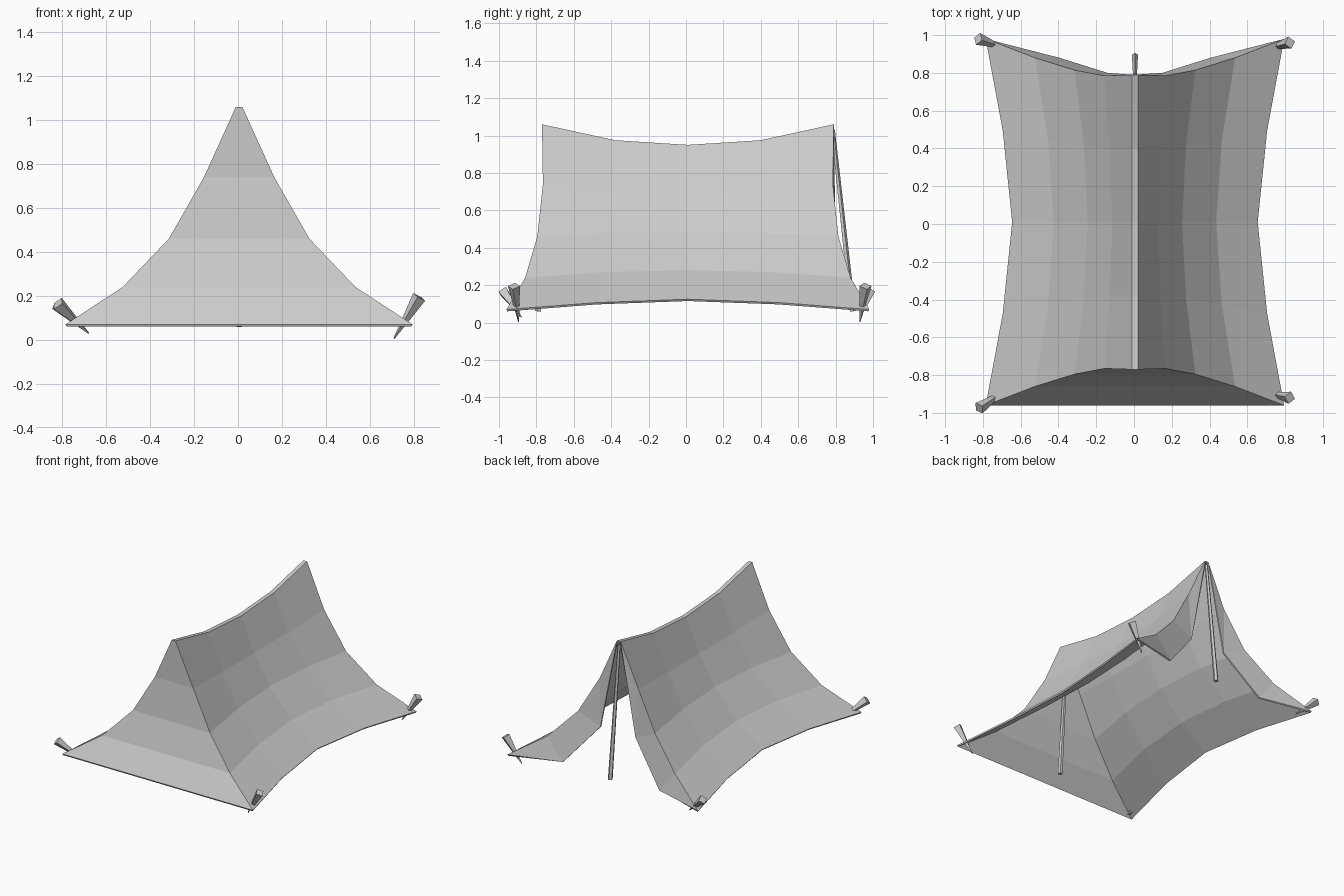
import bpy, bmesh
from mathutils import Vector

if "Cube" in bpy.data.objects:
    bpy.data.objects.remove(bpy.data.objects["Cube"])

CX, CY = 0.005, 0.01
# half cross-sections (x, z) from ridge to hem: end, quarter and middle of the tent
END = [(.015, 1.06), (.16, .74), (.32, .46), (.53, .24), (.79, .07)]
QUARTER = [(.015, .975), (.135, .71), (.27, .478), (.46, .27), (.70, .107)]
MIDDLE = [(.015, .95), (.12, .70), (.25, .485), (.43, .28), (.65, .125)]
HALF_LEN = [.78, .775, .805, .87, .97]


def station(profile, t):
    """Full cross-section from left hem over the ridge to right hem."""
    right = [Vector((CX + x, CY + t * y, z)) for (x, z), y in zip(profile, HALF_LEN)]
    left = [Vector((2 * CX - p.x, p.y, p.z)) for p in right]
    return left[::-1] + right


def add_object(name, bm):
    me = bpy.data.meshes.new(name)
    bm.to_mesh(me)
    bm.free()
    ob = bpy.data.objects.new(name, me)
    bpy.context.collection.objects.link(ob)
    return ob


# canvas: side walls and ridge
bm = bmesh.new()


def face(*pts):
    return bm.faces.new([bm.verts.new(p) for p in pts])


rows = [station(p, t) for p, t in
        ((END, -1), (QUARTER, -.5), (MIDDLE, 0), (QUARTER, .5), (END, 1))]
for a, b in zip(rows, rows[1:]):
    for i in range(9):
        face(a[i], a[i + 1], b[i + 1], b[i])

# closed front wall in horizontal strips
front = rows[0]
for i in range(4):
    face(front[i], front[i + 1], front[8 - i], front[9 - i])

# open back: one pulled-aside door flap on each side
for s in (-1, 1):
    A, B, C, D, E = rows[-1][5:] if s > 0 else rows[-1][4::-1]
    P = Vector((CX + s * .40, .88, .08))
    Q = Vector((CX + s * .145, .80, .38))
    for f in ((A, B, Q), (B, C, Q), (C, D, P, Q), (D, E, P)):
        face(*f)

bmesh.ops.remove_doubles(bm, verts=bm.verts, dist=.0005)
bmesh.ops.recalc_face_normals(bm, faces=bm.faces)
bm.normal_update()
if max(bm.faces, key=lambda f: f.calc_center_median().z).normal.z < 0:
    bmesh.ops.reverse_faces(bm, faces=bm.faces)
canvas = add_object("tent_canvas", bm)
mod = canvas.modifiers.new("thickness", 'SOLIDIFY')
mod.thickness = .012
mod.offset = -1


def rod(name, start, end, r1, r2, sides):
    """Tapered rod between two points."""
    start, end = Vector(start), Vector(end)
    axis = end - start
    bm = bmesh.new()
    bmesh.ops.create_cone(bm, cap_ends=True, segments=sides, radius1=r1,
                          radius2=r2, depth=axis.length)
    ob = add_object(name, bm)
    ob.location = (start + end) / 2
    ob.rotation_mode = 'QUATERNION'
    ob.rotation_quaternion = axis.to_track_quat('Z', 'Y')
    return ob


# tent poles
rod("front_pole", (CX, -.79, .06), (CX, -.72, 1.0), .017, .011, 5)
rod("back_pole", (CX, .89, .06), (CX, .785, 1.03), .017, .011, 5)

# corner pegs, tip to head
for name, tip, head in (
        ("front_left_peg", (-.68, -.88, .03), (-.82, -.975, .165)),
        ("front_right_peg", (.71, -.895, .005), (.825, -.92, .195)),
        ("back_left_peg", (-.68, .93, .03), (-.825, .98, .165)),
        ("back_right_peg", (.71, .93, .005), (.825, .96, .195))):
    rod(name, tip, head, .003, .033, 4)
